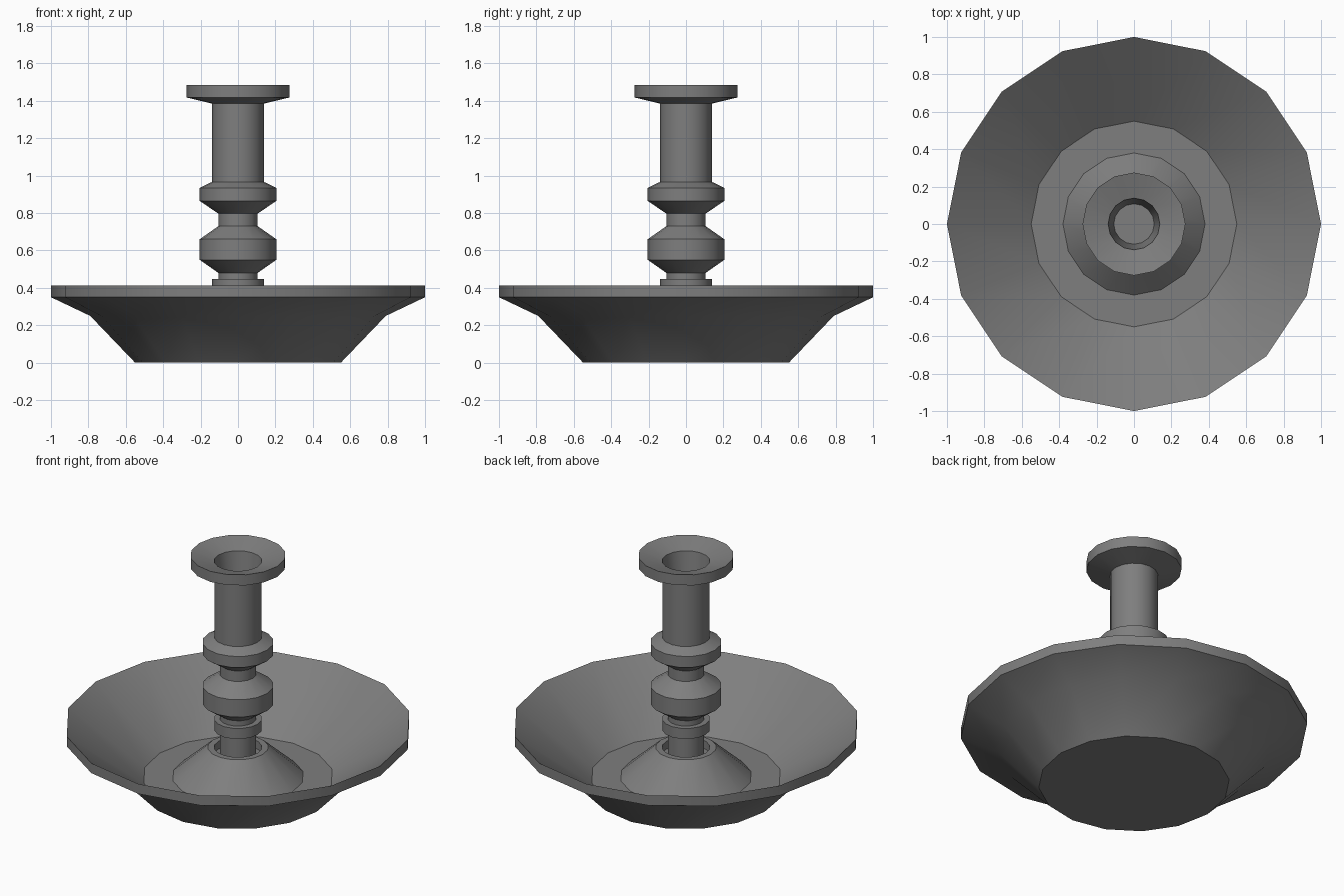
import bpy, bmesh, math

if "Cube" in bpy.data.objects:
    bpy.data.objects.remove(bpy.data.objects["Cube"])

SIDES = 16

metal = bpy.data.materials.new("dark_grey_metal")
metal.diffuse_color = (0.21, 0.21, 0.21, 1)
metal.use_nodes = True
metal.node_tree.nodes["Principled BSDF"].inputs["Base Color"].default_value = metal.diffuse_color


def lathe(name, profile):
    """Revolve a (radius, z) profile about z; radius 0 closes to a point."""
    bm = bmesh.new()
    rings = []
    for r, z in profile:
        if r == 0:
            rings.append([bm.verts.new((0, 0, z))] * SIDES)
        else:
            rings.append([bm.verts.new((r * math.cos(2 * math.pi * i / SIDES),
                                        r * math.sin(2 * math.pi * i / SIDES), z))
                          for i in range(SIDES)])
    for a, b in zip(rings, rings[1:]):
        for i in range(SIDES):
            j = (i + 1) % SIDES
            corners = list(dict.fromkeys((a[i], a[j], b[j], b[i])))
            bm.faces.new(corners)
    me = bpy.data.meshes.new(name)
    bm.to_mesh(me)
    bm.free()
    me.materials.append(metal)
    ob = bpy.data.objects.new(name, me)
    bpy.context.collection.objects.link(ob)
    bpy.ops.object.select_all(action='DESELECT')
    ob.select_set(True)
    bpy.context.view_layer.objects.active = ob
    bpy.ops.object.shade_smooth_by_angle(angle=math.radians(30))
    return ob


# Wide drip dish: underside, rim, inner slope, floor
lathe("drip_dish", [(0, 0), (0.55, 0), (0.79, 0.25), (1, 0.35), (1, 0.413),
                    (0.55, 0.08), (0.38, 0.08)])

# Cone foot with a recessed top
lathe("cone_foot", [(0.38, 0.08), (0.175, 0.265), (0.138, 0.265),
                    (0.138, 0.215), (0.105, 0.215)])

# Turned stem: collar and two knobs
lathe("turned_stem", [(0.105, 0.215), (0.105, 0.38), (0.138, 0.38), (0.138, 0.447),
                      (0.105, 0.447), (0.105, 0.48), (0.205, 0.55), (0.205, 0.66),
                      (0.105, 0.73), (0.105, 0.797), (0.205, 0.865), (0.205, 0.935),
                      (0.138, 0.967)])

# Candle socket: tube, flared lip, tapered hole
lathe("candle_socket", [(0.138, 0.967), (0.138, 1.385), (0.275, 1.418), (0.275, 1.485),
                        (0.138, 1.447), (0.108, 1.2), (0, 1.2)])
